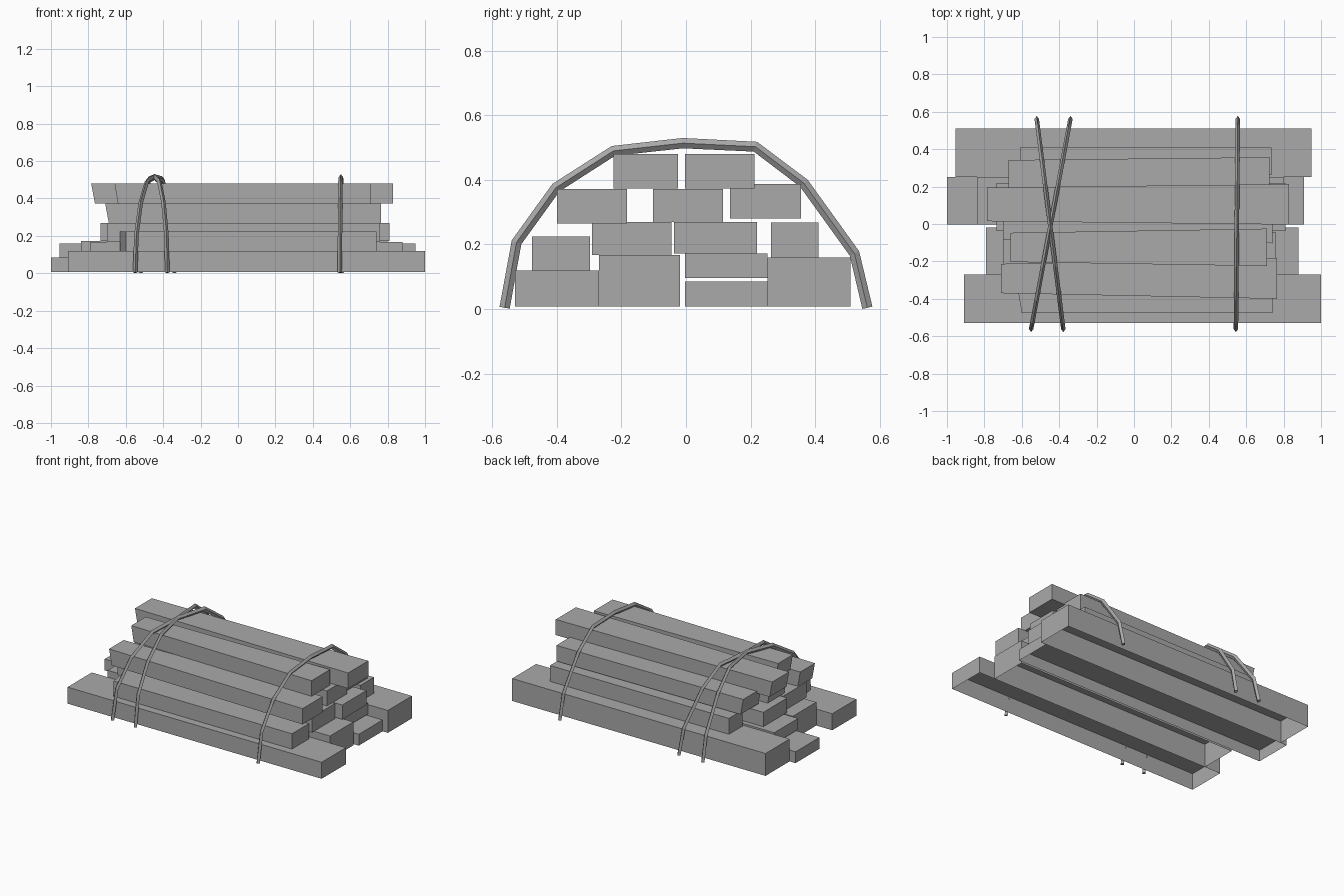
import bpy, bmesh
from mathutils import Vector

cube = bpy.data.objects.get("Cube")
if cube:
    bpy.data.objects.remove(cube, do_unlink=True)

grey = bpy.data.materials.new("plain_grey")
grey.use_nodes = True
grey.diffuse_color = (0.4, 0.4, 0.4, 1)
bsdf = next(n for n in grey.node_tree.nodes if n.type == 'BSDF_PRINCIPLED')
bsdf.inputs["Base Color"].default_value = (0.4, 0.4, 0.4, 1)
bsdf.inputs["Roughness"].default_value = 0.8


def finish(name, bm):
    bmesh.ops.recalc_face_normals(bm, faces=bm.faces)
    mesh = bpy.data.meshes.new(name)
    bm.to_mesh(mesh)
    bm.free()
    mesh.materials.append(grey)
    obj = bpy.data.objects.new(name, mesh)
    bpy.context.collection.objects.link(obj)
    return obj


def beam(name, x, y, z, taper=0.0, slant=0.0, skew=0.0, grounded=False):
    """Rough-cut timber; its right end may be narrower, undercut or skewed."""
    bm = bmesh.new()
    bmesh.ops.create_cube(bm, size=1)
    for v in bm.verts:
        right, back, top = v.co.x < 0, v.co.y > 0, v.co.z > 0
        v.co = (x[not right], y[back], z[top])
        if right:
            v.co.y += -taper if back else taper
            v.co.x += (0 if top else slant) + (0 if back else skew)
    bmesh.ops.recalc_face_normals(bm, faces=bm.faces)
    # Timbers resting on the ground have no underside
    if grounded:
        under = [f for f in bm.faces if f.normal.z < -0.9]
        bmesh.ops.delete(bm, geom=under, context='FACES_ONLY')
    finish(name, bm)


# Ground row
beam("ground_beam_front", (-0.91, 1.0), (-0.53, -0.27), (0.008, 0.12), grounded=True)
beam("ground_beam_inner", (-0.79, 0.88), (-0.27, -0.018), (0.008, 0.167), grounded=True)
beam("ground_plank", (-1.0, 0.91), (-0.003, 0.252), (0.008, 0.085), grounded=True)
beam("ground_beam_back", (-0.955, 0.95), (0.252, 0.51), (0.008, 0.16), grounded=True)
beam("stacked_plank", (-0.84, 0.8), (-0.003, 0.252), (0.096, 0.172))

# Second row
beam("second_beam_front", (-0.63, 0.74), (-0.477, -0.297), (0.12, 0.224), skew=0.03)
beam("second_beam_inner", (-0.70, 0.76), (-0.292, -0.045), (0.167, 0.27))
beam("second_beam_middle", (-0.735, 0.81), (-0.037, 0.22), (0.172, 0.27))
beam("second_beam_back", (-0.61, 0.735), (0.263, 0.41), (0.16, 0.268))

# Third row
beam("third_beam_front", (-0.71, 0.765), (-0.40, -0.183), (0.265, 0.372), 0.03, 0.02)
beam("third_beam_middle", (-0.70, 0.74), (-0.103, 0.115), (0.27, 0.372), 0.02, 0.02)
beam("third_beam_back", (-0.67, 0.725), (0.137, 0.357), (0.28, 0.387), 0.015, 0.02)

# Top row
beam("top_beam_front", (-0.66, 0.71), (-0.225, -0.025), (0.374, 0.48), 0.022, 0.018)
beam("top_beam_back", (-0.785, 0.83), (-0.003, 0.213), (0.374, 0.48), 0.018, 0.02)

# Tie-down straps: a diamond section swept over the stack
arch = [Vector((0, y, z)) for y, z in (
    (-0.562, 0.004), (-0.525, 0.207), (-0.403, 0.376), (-0.225, 0.49), (-0.01, 0.514),
    (0.215, 0.503), (0.365, 0.39), (0.522, 0.172), (0.562, 0.004))]


def strap(name, x_front, x_back):
    bm = bmesh.new()
    rings = []
    for i, p in enumerate(arch):
        along = (arch[min(i + 1, len(arch) - 1)] - arch[max(i - 1, 0)]).normalized()
        out = Vector((0, -along.z, along.y)) * 0.016
        side = Vector((0.012, 0, 0))
        t = (p.y - arch[0].y) / (arch[-1].y - arch[0].y)
        centre = p + Vector((x_front + (x_back - x_front) * t, 0, 0))
        rings.append([bm.verts.new(centre + d) for d in (out, side, -out, -side)])
    for a, b in zip(rings, rings[1:]):
        for k in range(4):
            n = (k + 1) % 4
            bm.faces.new((a[k], a[n], b[n], b[k]))
    bm.faces.new(rings[0])
    bm.faces.new(rings[-1])
    finish(name, bm)


strap("strap_left", 0.545, 0.555)
strap("strap_right_a", -0.378, -0.52)
strap("strap_right_b", -0.55, -0.34)
